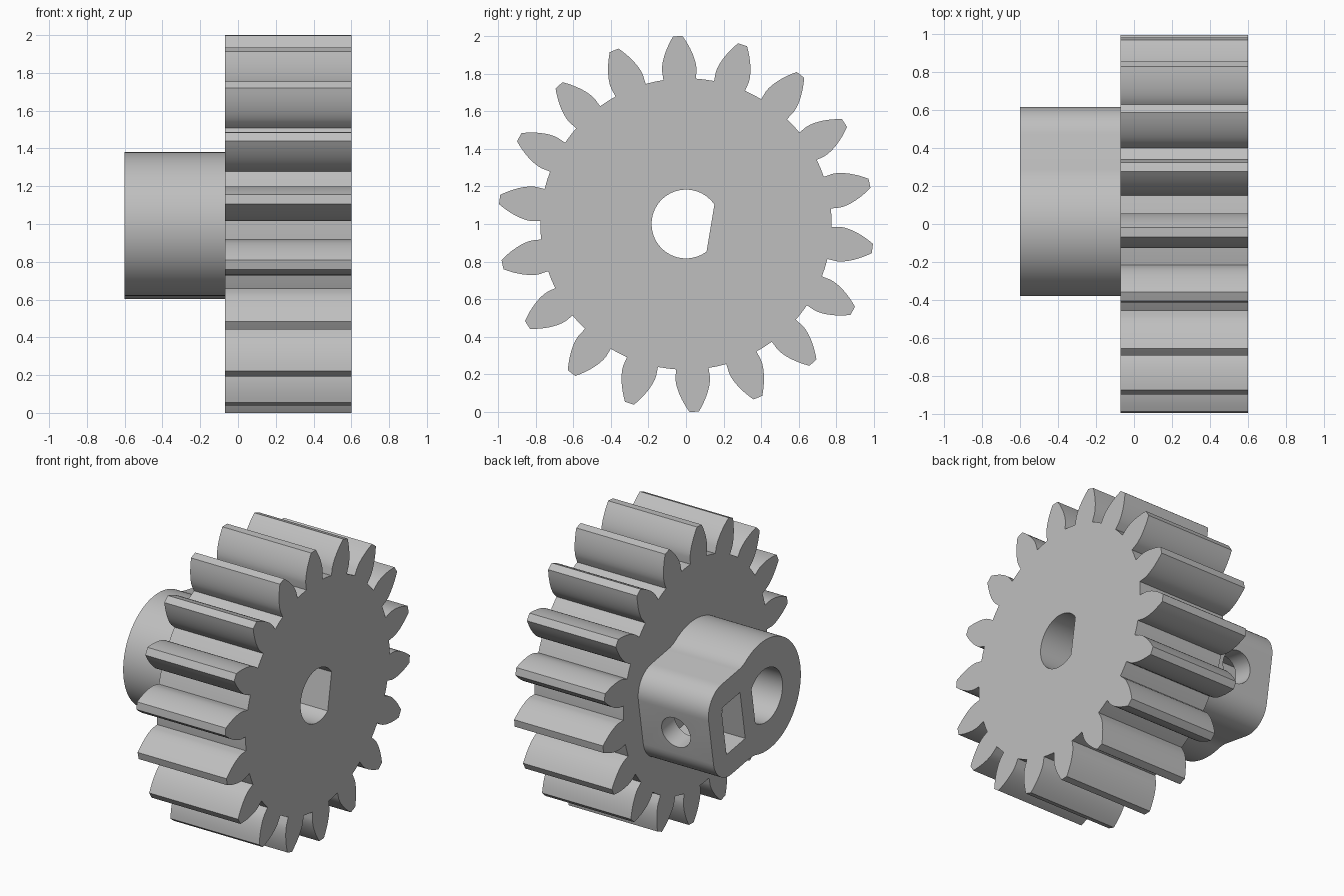
import bpy, bmesh, math
from math import sin, cos, tan, acos, sqrt, radians, pi
from mathutils import Matrix

if "Cube" in bpy.data.objects:
    bpy.data.objects.remove(bpy.data.objects["Cube"])

TEETH, PITCH_R, TIP_R, ROOT_R = 18, 0.9, 1.0, 0.775
BASE_R = PITCH_R * cos(radians(24))
BACK, MID, FACE = -0.6, -0.07, 0.6          # hub end, joint, gear face along x
TILT = radians(-9.5)                        # direction of the clamp block
BORE_R, BORE_FLAT = 0.183, 0.132
HUB_R, BLOCK_END, BLOCK_HALF = 0.38, 0.595, 0.33

grey = bpy.data.materials.new("plain_grey")
grey.use_nodes = True
grey.diffuse_color = (0.52, 0.52, 0.52, 1)
grey.node_tree.nodes["Principled BSDF"].inputs["Base Color"].default_value = grey.diffuse_color


def new_object(name, bm):
    bmesh.ops.recalc_face_normals(bm, faces=bm.faces)
    mesh = bpy.data.meshes.new(name)
    bm.to_mesh(mesh)
    bm.free()
    mesh.materials.append(grey)
    obj = bpy.data.objects.new(name, mesh)
    bpy.context.collection.objects.link(obj)
    return obj


def prism(name, outline, x0, x1, turn=0.0):
    """Extrude a (y, z) outline along x, turned about the shaft axis."""
    bm = bmesh.new()
    face = bm.faces.new([bm.verts.new((x0, y, z)) for y, z in outline])
    side = bmesh.ops.extrude_face_region(bm, geom=[face])["geom"]
    bmesh.ops.translate(bm, vec=(x1 - x0, 0, 0),
                        verts=[v for v in side if isinstance(v, bmesh.types.BMVert)])
    bm.transform(Matrix.Translation((0, 0, 1)) @ Matrix.Rotation(turn, 4, 'X'))
    return new_object(name, bm)


def arc(cy, cz, r, a0, a1, steps):
    return [(cy + r * cos(a0 + (a1 - a0) * i / steps),
             cz + r * sin(a0 + (a1 - a0) * i / steps)) for i in range(steps + 1)]


def cut(obj, cutters):
    bpy.context.view_layer.objects.active = obj
    for cutter in cutters:
        cutter.hide_render = True
        mod = obj.modifiers.new("cut", 'BOOLEAN')
        mod.operation, mod.solver, mod.object = 'DIFFERENCE', 'EXACT', cutter
        bpy.ops.object.modifier_apply(modifier=mod.name)


def involute(r):
    a = acos(min(1, BASE_R / r))
    return tan(a) - a


# Gear outline: involute flanks joined by root arcs
half_pitch = radians(4.9) + involute(PITCH_R)
flank = [(ROOT_R, half_pitch)]
for i in range(9):
    r = BASE_R + (TIP_R - BASE_R) * i / 8
    flank.append((r, half_pitch - involute(r)))
tooth = [(r, -a) for r, a in flank] + [(TIP_R, 0)] + [(r, a) for r, a in reversed(flank)]
tooth.append((ROOT_R, pi / TEETH))
gear_outline = [(r * cos(a + 2 * pi * k / TEETH), r * sin(a + 2 * pi * k / TEETH))
                for k in range(TEETH) for r, a in tooth]
gear = prism("gear_wheel", gear_outline, MID, FACE, radians(92.5))

# Hub outline: round boss blended into a rounded clamp block
blend, corner = 0.2, 0.17
bu, bv = sqrt((HUB_R + blend) ** 2 - (BLOCK_HALF + blend) ** 2), BLOCK_HALF + blend
meet = math.atan2(bv, bu)
cu, cv = BLOCK_END - corner, BLOCK_HALF - corner
upper = arc(cu, cv, corner, 0, pi / 2, 12)
upper += arc(bu, bv, blend, -pi / 2, meet - pi, 8)
upper += arc(0, 0, HUB_R, meet, pi, 36)[1:]
lower = [(u, -v) for u, v in reversed(upper[:-1])]
hub = prism("hub", upper + lower, BACK, MID, TILT)

# D-shaped shaft bore through both parts
open_angle = acos(BORE_FLAT / BORE_R)
bore = prism("bore_cutter", arc(0, 0, BORE_R, open_angle, 2 * pi - open_angle, 48),
             BACK - 0.2, FACE + 0.2, TILT)

# Nut slot, open at the hub end
slot = prism("slot_cutter", [(0.25, -0.17), (0.455, -0.17), (0.455, 0.17), (0.25, 0.17)],
             BACK - 0.1, -0.165, TILT)

# Round screw hole from the flat of the block into the bore
bm = bmesh.new()
bmesh.ops.create_cone(bm, cap_ends=True, segments=40, radius1=0.108, radius2=0.108, depth=0.75)
bm.transform(Matrix.Translation((0, 0, 1)) @ Matrix.Rotation(TILT, 4, 'X')
             @ Matrix.Translation((-0.335, 0.415, 0)) @ Matrix.Rotation(pi / 2, 4, 'X'))
screw_hole = new_object("screw_hole_cutter", bm)

cut(gear, [bore])
cut(hub, [bore, slot, screw_hole])
for cutter in (bore, slot, screw_hole):
    bpy.data.objects.remove(cutter)

# Smooth curved walls, crisp edges
for obj in (gear, hub):
    bpy.ops.object.select_all(action='DESELECT')
    obj.select_set(True)
    bpy.context.view_layer.objects.active = obj
    bpy.ops.object.shade_smooth_by_angle(angle=radians(25))
